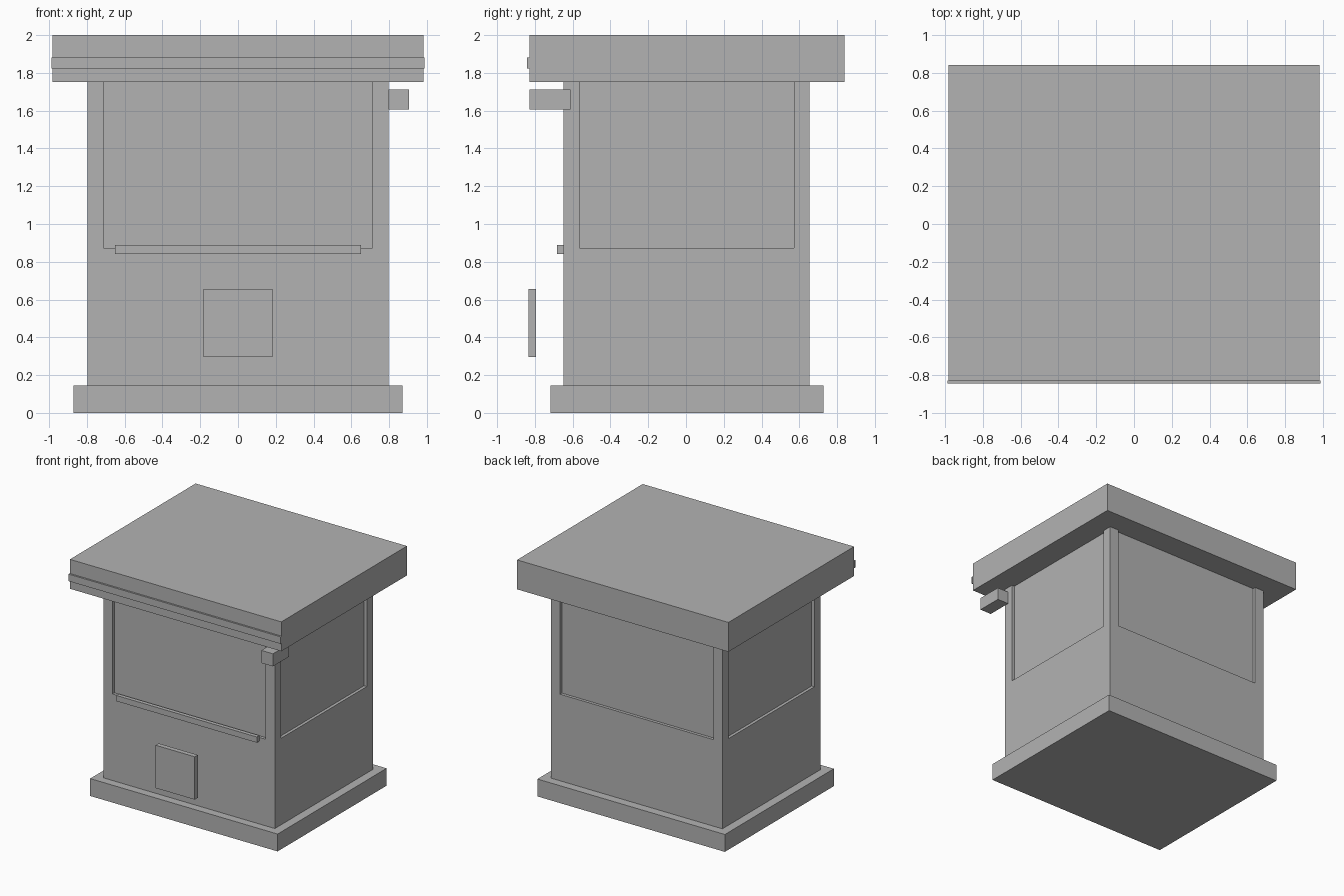
import bpy
import bmesh

if "Cube" in bpy.data.objects:
    bpy.data.objects.remove(bpy.data.objects["Cube"], do_unlink=True)

# One plain grey for the whole kiosk
grey = bpy.data.materials.new("plain grey")
grey.use_nodes = True
GREY = (0.45, 0.45, 0.45, 1)
grey.diffuse_color = GREY
grey.node_tree.nodes["Principled BSDF"].inputs["Base Color"].default_value = GREY


def prism(name, outline, z0, z1):
    """Extrude a flat outline from z0 up to z1."""
    bm = bmesh.new()
    base = bm.faces.new([bm.verts.new((x, y, z0)) for x, y in outline])
    top = bmesh.ops.extrude_face_region(bm, geom=[base], use_keep_orig=True)["geom"]
    for v in top:
        if isinstance(v, bmesh.types.BMVert):
            v.co.z = z1
    bmesh.ops.recalc_face_normals(bm, faces=bm.faces)
    mesh = bpy.data.meshes.new(name)
    bm.to_mesh(mesh)
    bm.free()
    mesh.materials.append(grey)
    obj = bpy.data.objects.new(name, mesh)
    bpy.context.collection.objects.link(obj)
    return obj


def box(name, x0, x1, y0, y1, z0, z1):
    return prism(name, [(x0, y0), (x1, y0), (x1, y1), (x0, y1)], z0, z1)


FLOOR, SILL, EAVES = 0.146, 0.873, 1.753   # main heights
HX, HY = 0.797, 0.652                      # half width and depth of the body
WX, WY = 0.712, 0.568                      # half width of the window openings
RECESS, SHIFT = 0.025, 0.003

# Plinth, lower walls and roof slab
box("plinth", -0.871, 0.871, -0.718, 0.728, 0, FLOOR)
box("lower_walls", -HX, HX, -HY + SHIFT, HY + SHIFT, FLOOR, SILL)
box("roof", -0.982, 0.982, -0.828, 0.84, EAVES, 2)

# Upper walls: corner posts with a recessed panel on every side
corner = [(HX - RECESS, WY), (HX, WY), (HX, HY), (WX, HY), (WX, HY - RECESS)]
outline = []
for sx, sy in ((1, 1), (-1, 1), (-1, -1), (1, -1)):
    points = corner if sx * sy > 0 else corner[::-1]
    outline += [(sx * x, sy * y + SHIFT) for x, y in points]
prism("upper_walls", outline, SILL, EAVES)

# Fittings on the front
box("roof_trim", -0.987, 0.987, -0.843, -0.828, 1.822, 1.881)
box("counter_ledge", -0.652, 0.652, -0.682, -HY + SHIFT, 0.841, 0.889)
box("front_sign_panel", -0.182, 0.182, -0.834, -0.793, 0.295, 0.655)
box("side_bracket", HX, 0.904, -0.828, -0.612, 1.605, 1.711)
